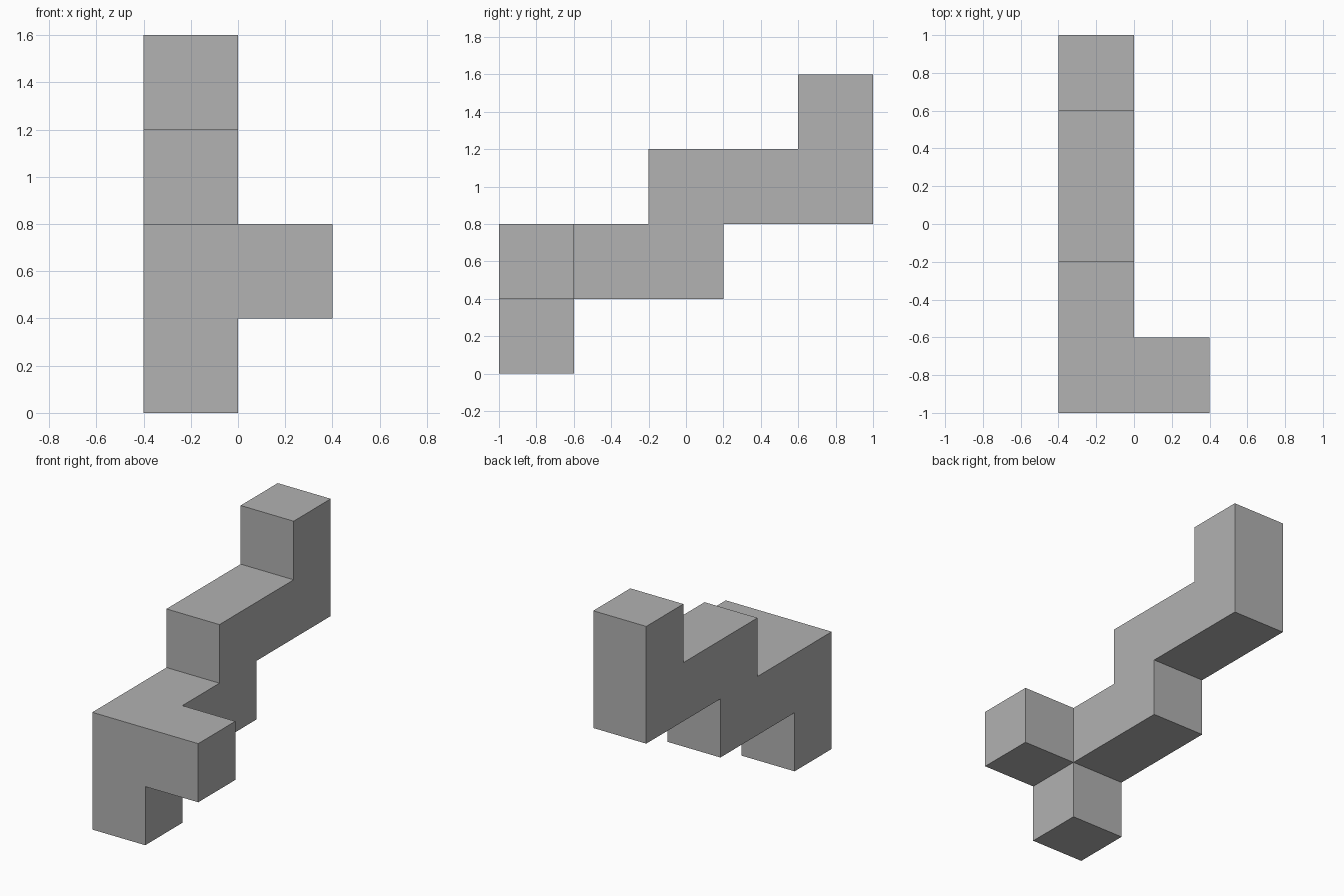
import bpy
import bmesh
from mathutils import Vector, Matrix

cube = bpy.data.objects.get("Cube")
if cube:
    bpy.data.objects.remove(cube, do_unlink=True)

UNIT = 0.4  # edge length of one block

grey = bpy.data.materials.new("plain grey")
grey.use_nodes = True
colour = (0.445, 0.445, 0.445, 1)
grey.diffuse_color = colour
grey.node_tree.nodes["Principled BSDF"].inputs["Base Color"].default_value = colour

# Walk along the block chain: side arm, foot, then the rising staircase
right, back, up = Vector((1, 0, 0)), Vector((0, 1, 0)), Vector((0, 0, 1))
corner = Vector((-0.5, -2, 1.5))
cells = [corner + right, corner - up, corner]
for step in (back, back, up, back, back, up):
    cells.append(cells[-1] + step)

bm = bmesh.new()
for cell in cells:
    bmesh.ops.create_cube(bm, size=UNIT, matrix=Matrix.Translation(cell * UNIT))

# Remove the walls between touching blocks, then weld into one shell
bm.faces.ensure_lookup_table()
groups = {}
for face in bm.faces:
    key = tuple(round(c, 2) + 0.0 for c in face.calc_center_median())
    groups.setdefault(key, []).append(face)
inner = [f for g in groups.values() if len(g) > 1 for f in g]
bmesh.ops.delete(bm, geom=inner, context='FACES')
bmesh.ops.remove_doubles(bm, verts=bm.verts, dist=0.001)

# Merge coplanar squares into clean flat faces
bmesh.ops.dissolve_limit(bm, angle_limit=0.01, verts=bm.verts, edges=bm.edges)
bmesh.ops.recalc_face_normals(bm, faces=bm.faces)

mesh = bpy.data.meshes.new("block_chain")
bm.to_mesh(mesh)
bm.free()
mesh.materials.append(grey)
bpy.context.collection.objects.link(bpy.data.objects.new("block_chain", mesh))
